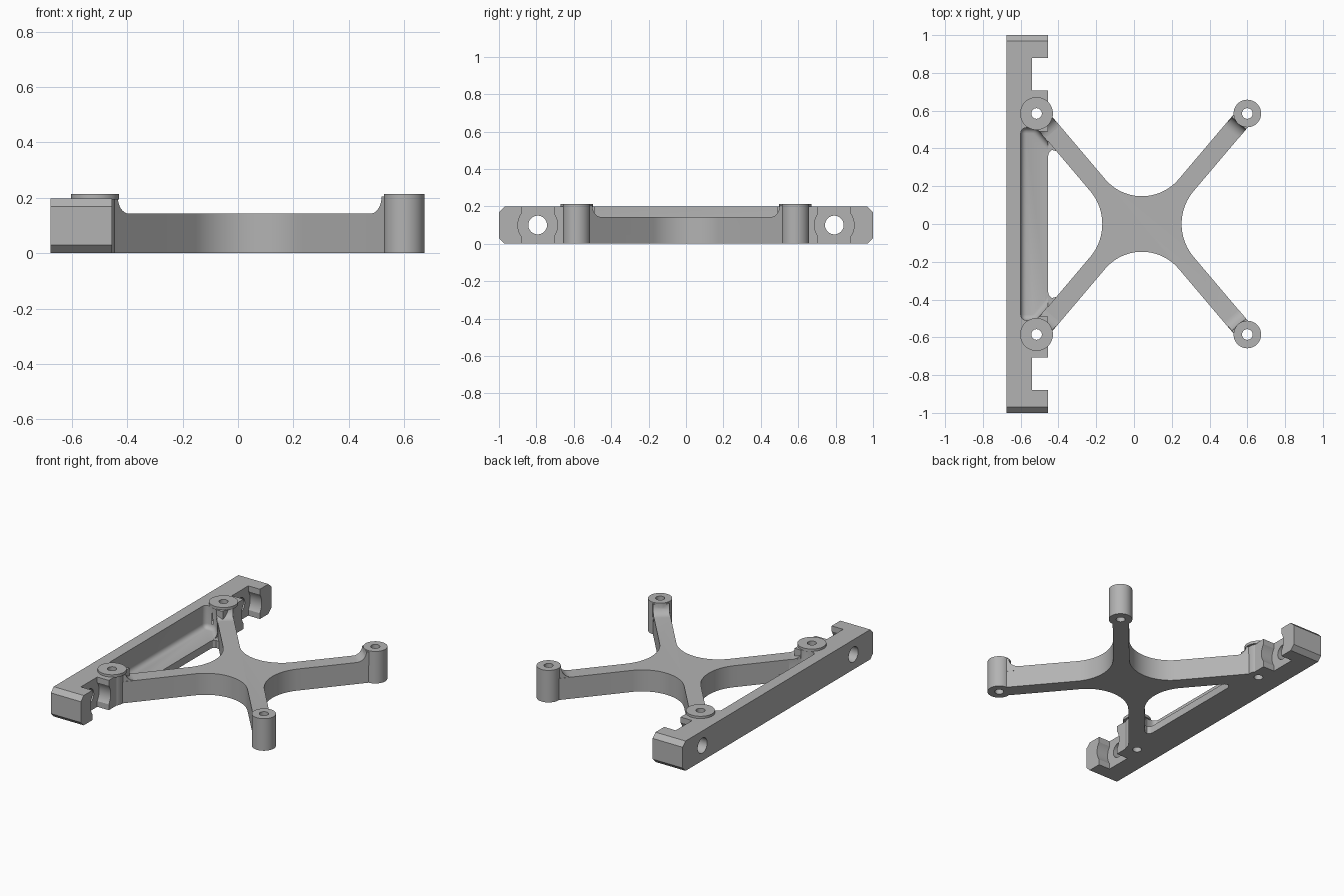
import bpy, bmesh
from math import sin, cos, pi, atan
from mathutils import Vector, Matrix

if "Cube" in bpy.data.objects:
    bpy.data.objects.remove(bpy.data.objects["Cube"], do_unlink=True)

grey = bpy.data.materials.new("plain grey")
grey.use_nodes = True
grey.diffuse_color = (0.45, 0.45, 0.45, 1)
grey.node_tree.nodes["Principled BSDF"].inputs["Base Color"].default_value = grey.diffuse_color

H = 0.198        # rail height
ARM_H = 0.143    # arm height
TOP = 0.213      # boss height
CX = 0.042       # centre of the X
REACH, SPAN = 0.558, 0.585
ANG = atan(1.18)
DIR = Vector((cos(ANG), sin(ANG)))


def finish(name, bm):
    bmesh.ops.recalc_face_normals(bm, faces=bm.faces)
    me = bpy.data.meshes.new(name)
    bm.to_mesh(me)
    bm.free()
    me.materials.append(grey)
    ob = bpy.data.objects.new(name, me)
    bpy.context.collection.objects.link(ob)
    return ob


def prism(name, pts, lo, hi, matrix=None, bevel=0):
    """Extrude a flat outline from lo to hi, optionally rounding all but the top edges."""
    bm = bmesh.new()
    face = bm.faces.new([bm.verts.new((p[0], p[1], lo)) for p in pts])
    ext = bmesh.ops.extrude_face_region(bm, geom=[face])
    verts = [v for v in ext["geom"] if isinstance(v, bmesh.types.BMVert)]
    bmesh.ops.translate(bm, verts=verts, vec=(0, 0, hi - lo))
    bmesh.ops.recalc_face_normals(bm, faces=bm.faces)
    if bevel:
        edges = [e for e in bm.edges if min(v.co.z for v in e.verts) < lo + 1e-4]
        bmesh.ops.bevel(bm, geom=edges, offset=bevel, segments=5, profile=0.5,
                        affect='EDGES', clamp_overlap=True)
    if matrix:
        bm.transform(matrix)
    return finish(name, bm)


def box(name, x0, x1, y0, y1, z0, z1):
    return prism(name, [(x0, y0), (x1, y0), (x1, y1), (x0, y1)], z0, z1)


def cylinder(name, x, y, r, lo, hi, n=48):
    pts = [(x + r * cos(2 * pi * i / n), y + r * sin(2 * pi * i / n)) for i in range(n)]
    return prism(name, pts, lo, hi)


def cross_hole(name, y, z, r, x0, x1):
    ob = cylinder(name, 0, 0, r, x0, x1)
    ob.data.transform(Matrix.Translation((0, y, z)) @ Matrix.Rotation(pi / 2, 4, 'Y'))
    return ob


def combine(target, tool, op):
    m = target.modifiers.new(op, 'BOOLEAN')
    m.operation, m.solver, m.object = op, 'EXACT', tool
    bpy.context.view_layer.objects.active = target
    bpy.ops.object.modifier_apply(modifier=m.name)
    bpy.data.objects.remove(tool, do_unlink=True)


# Side rail: chamfered ends, profile in the y-z plane extruded along x
C = 0.03
profile = [(-1, C), (-1 + C, 0), (1 - C, 0), (1, C), (1, H - C), (1 - C, H), (C - 1, H), (-1, H - C)]
yz_to_world = Matrix(((0, 0, 1, 0), (1, 0, 0, 0), (0, 1, 0, 0), (0, 0, 0, 1)))
frame = prism("mounting_frame", profile, -0.676, -0.455, yz_to_world)

# Long pocket with rounded floor, its ends following the arms
half = [(-0.6, 0.51), (-0.52, 0.51), (-0.3, 0.253)]
pocket = half + [(x, -y) for x, y in reversed(half)]
combine(frame, prism("pocket", pocket, 0.05, 0.4, bevel=0.03), 'DIFFERENCE')
combine(frame, box("arm_relief", -0.57, -0.4, -0.49, 0.49, ARM_H, 0.4), 'DIFFERENCE')

# Screw slots and cross holes near the rail ends
for s in (-1, 1):
    y = s * 0.793
    combine(frame, box("slot", -0.54, -0.4, y - 0.086, y + 0.086, -0.1, 0.4), 'DIFFERENCE')
    combine(frame, cross_hole("washer_seat", y, 0.1, 0.106, -0.54, -0.4), 'DIFFERENCE')
    combine(frame, cross_hole("cross_hole", y, 0.1, 0.05, -0.8, -0.4), 'DIFFERENCE')

# X-shaped arms: quarter outline with concave waists, mirrored around
post = Vector((REACH, SPAN))
N = 12
top_r, side_r = 0.255, 0.27
side = [Vector((0.48 - side_r * cos(a), side_r * sin(a)))
        for a in [(pi / 2 - ANG) * i / N for i in range(N + 1)]]
top = [Vector((top_r * sin(a), 0.147 + top_r - top_r * cos(a)))
       for a in [ANG * i / N for i in range(N, -1, -1)]]
ends = [p + DIR * (post - p).dot(DIR) for p in (side[-1], top[0])]
quarter = side + ends + top
upper = quarter + [Vector((-p.x, p.y)) for p in reversed(quarter[:-1])]
outline = upper + [Vector((p.x, -p.y)) for p in reversed(upper[1:-1])]
combine(frame, prism("arms", [(p.x + CX, p.y) for p in outline], 0, ARM_H), 'UNION')

# Fillet profile: s is distance from the post along the arm
R = 0.062
curve = [(0.068 + R - R * cos(a), ARM_H + R - R * sin(a)) for a in [pi / 2 * i / 8 for i in range(9)]]
ramp = [(0.02, ARM_H - 0.03), (curve[-1][0], ARM_H - 0.03)] + curve[::-1] + [(0.02, curve[0][1])]

for sx in (-1, 1):
    for sy in (-1, 1):
        px, py = CX + sx * REACH, sy * SPAN
        # Ramp from arm to boss
        d = Vector((-sx * DIR.x, -sy * DIR.y, 0))
        n = Vector((-d.y, d.x, 0))
        m = Matrix(((d.x, 0, n.x, px), (d.y, 0, n.y, py), (0, 1, 0, 0), (0, 0, 0, 1)))
        combine(frame, prism("ramp", ramp, -0.0495, 0.0495, m), 'UNION')
        # Boss, with a wider cap on the rail side
        combine(frame, cylinder("boss", px, py, 0.073, 0, TOP), 'UNION')
        if sx < 0:
            combine(frame, cylinder("boss_cap", px, py, 0.087, H - 0.004, TOP), 'UNION')

# Rounded webs where the arms leave the rail
for s in (-1, 1):
    web = [(-0.47, 0.36), (-0.455, 0.36), (-0.45, 0.378), (-0.435, 0.392), (-0.41, 0.386),
           (-0.41, 0.42), (-0.47, 0.46)]
    combine(frame, prism("web", [(x, s * y) for x, y in web], 0, 0.05), 'UNION')

# Screw holes through all four bosses
for sx in (-1, 1):
    for sy in (-1, 1):
        combine(frame, cylinder("screw_hole", CX + sx * REACH, sy * SPAN, 0.028, -0.1, 0.4), 'DIFFERENCE')

bpy.ops.object.select_all(action='DESELECT')
frame.select_set(True)
bpy.context.view_layer.objects.active = frame
bpy.ops.object.shade_smooth_by_angle(angle=pi / 6)
